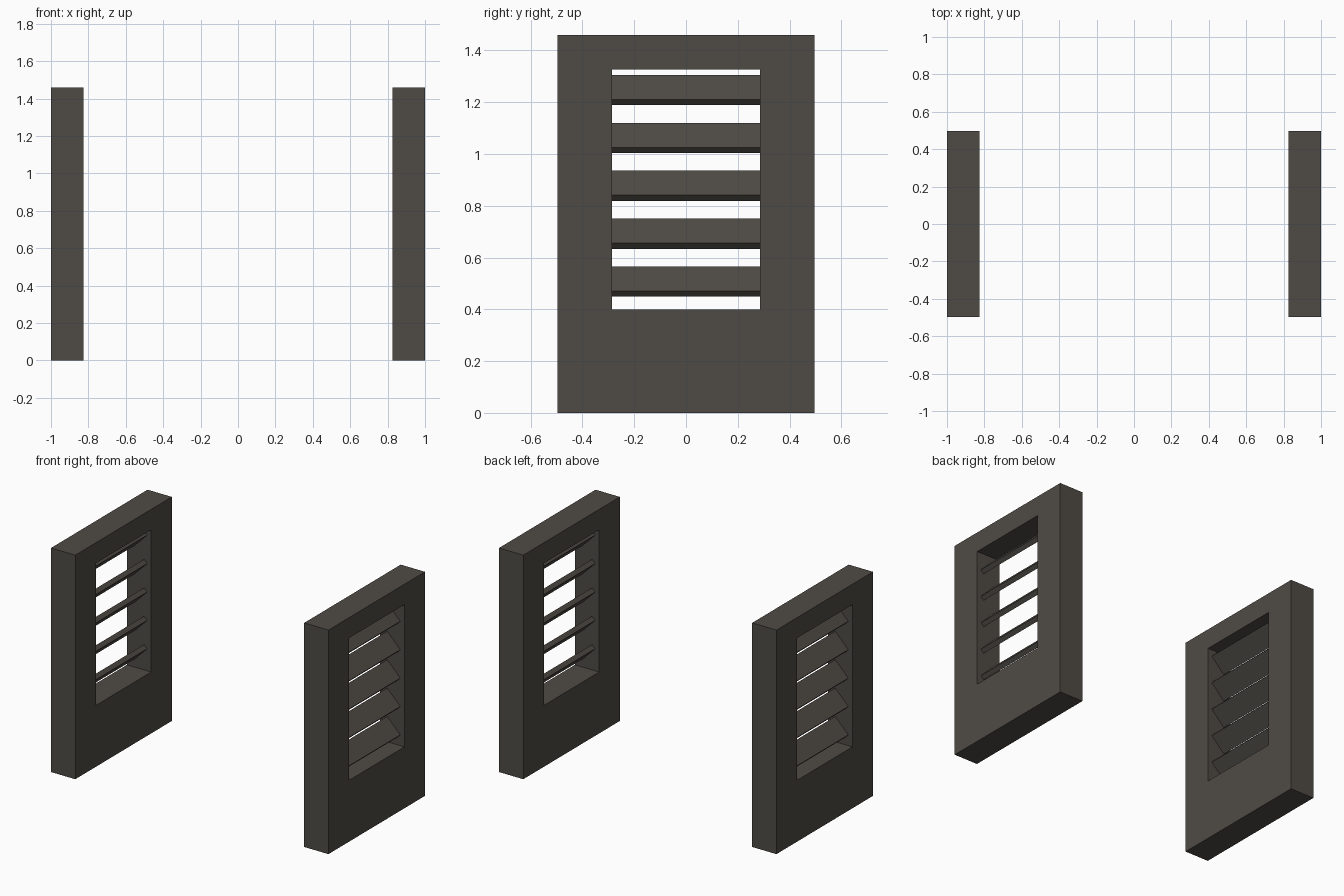
import bpy, bmesh, math
from mathutils import Matrix

if "Cube" in bpy.data.objects:
    bpy.data.objects.remove(bpy.data.objects["Cube"])

X_IN, X_OUT = 0.825, 1.0
HALF_Y, TOP = 0.497, 1.46
WIN_Y, WIN_LO, WIN_HI = 0.285, 0.40, 1.327

charcoal = bpy.data.materials.new("warm charcoal")
charcoal.diffuse_color = (0.078, 0.070, 0.059, 1)
charcoal.use_nodes = True
charcoal.node_tree.nodes["Principled BSDF"].inputs["Base Color"].default_value = charcoal.diffuse_color


def finish(bm, name):
    bmesh.ops.recalc_face_normals(bm, faces=bm.faces)
    me = bpy.data.meshes.new(name)
    bm.to_mesh(me)
    bm.free()
    me.materials.append(charcoal)
    ob = bpy.data.objects.new(name, me)
    bpy.context.collection.objects.link(ob)
    return ob


def panel(name, side):
    # upright slab with a rectangular window: a ring of quads extruded along x
    bm = bmesh.new()
    x = side * X_IN

    def loop(y, lo, hi):
        return [bm.verts.new((x, a, b)) for a, b in ((-y, lo), (y, lo), (y, hi), (-y, hi))]

    outer, inner = loop(HALF_Y, 0, TOP), loop(WIN_Y, WIN_LO, WIN_HI)
    for i in range(4):
        j = (i + 1) % 4
        bm.faces.new((outer[i], outer[j], inner[j], inner[i]))
    ext = bmesh.ops.extrude_face_region(bm, geom=bm.faces[:], use_keep_orig=True)
    new = [g for g in ext["geom"] if isinstance(g, bmesh.types.BMVert)]
    bmesh.ops.translate(bm, verts=new, vec=(side * (X_OUT - X_IN), 0, 0))
    finish(bm, name)


def slat(name, side, z):
    # louvre blade sloping down towards the outside
    bm = bmesh.new()
    m = (Matrix.Translation((side * (X_IN + X_OUT) / 2, 0, z))
         @ Matrix.Rotation(side * math.radians(45), 4, 'Y')
         @ Matrix.Diagonal((0.134, 2 * WIN_Y, 0.031, 1)))
    bmesh.ops.create_cube(bm, size=1, matrix=m)
    finish(bm, name)


for label, side in (("left", -1), ("right", 1)):
    panel(label + "_panel", side)
    for k in range(5):
        slat(f"{label}_slat_{k + 1}", side, 0.507 + 0.185 * k)
